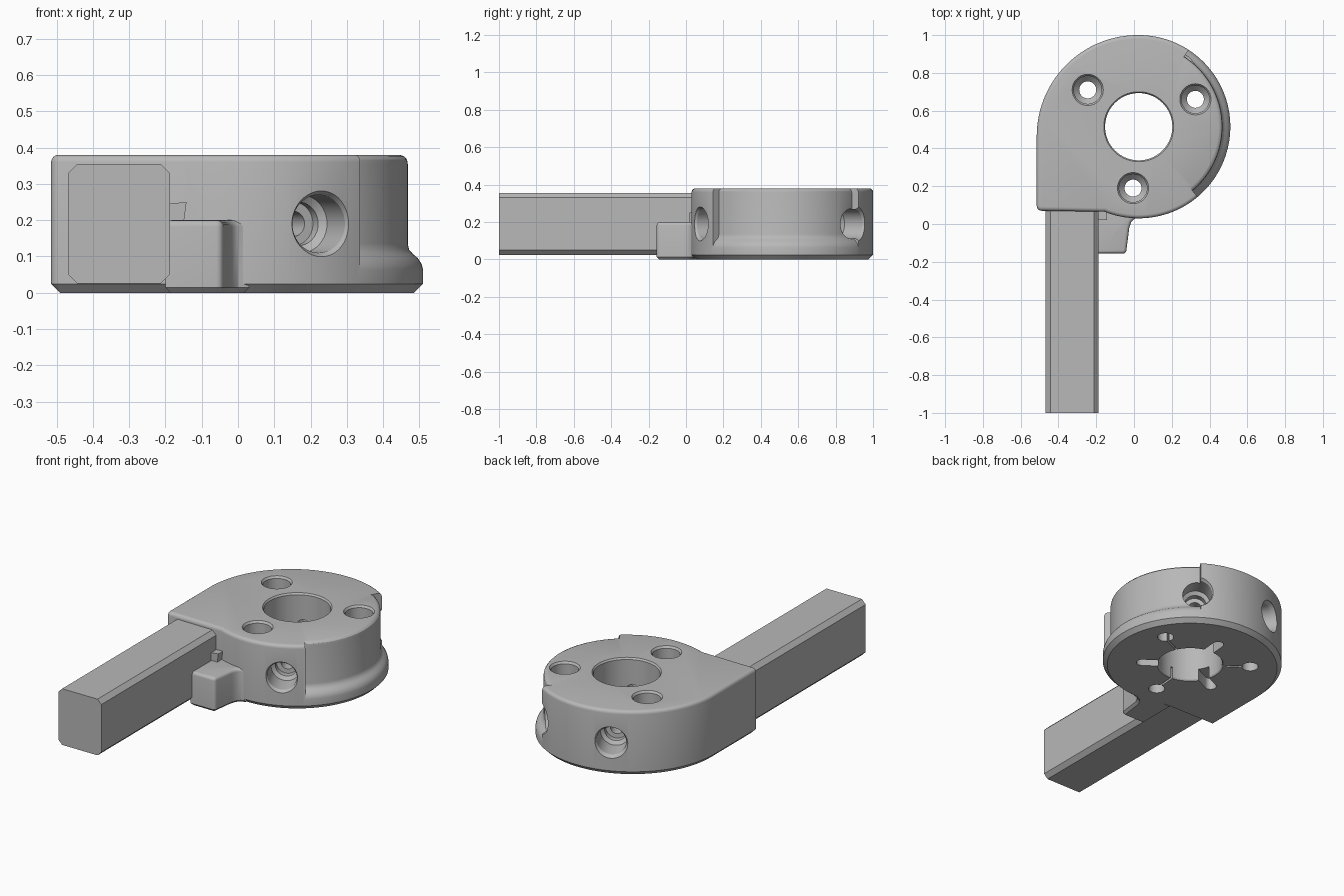
import bpy, bmesh
from math import sin, cos, radians, pi
from mathutils import Matrix, Vector

if "Cube" in bpy.data.objects:
    bpy.data.objects.remove(bpy.data.objects["Cube"], do_unlink=True)

grey = bpy.data.materials.new("plain_grey")
grey.use_nodes = True
COLOR = (0.48, 0.48, 0.48, 1)
grey.diffuse_color = COLOR
grey.node_tree.nodes["Principled BSDF"].inputs["Base Color"].default_value = COLOR

CENTER = Vector((0.025, 0.515, 0))
RADIUS = 0.485


def arc(cx, cy, r, start, end, n):
    angles = [radians(start + (end - start) * i / n) for i in range(n + 1)]
    return [(cx + r * cos(a), cy + r * sin(a)) for a in angles]


def loft(name, sections, matrix=Matrix(), top_bevel=0, bottom_bevel=0):
    """Solid skinned through equal-length closed sections, capped at both ends."""
    bm = bmesh.new()
    rings = [[bm.verts.new(p) for p in s] for s in sections]
    for a, b in zip(rings, rings[1:]):
        for i in range(len(a)):
            j = (i + 1) % len(a)
            bm.faces.new((a[i], a[j], b[j], b[i]))
    bm.faces.new(rings[0][::-1])
    bm.faces.new(rings[-1])
    bmesh.ops.recalc_face_normals(bm, faces=bm.faces)
    for ring, width, segs in ((rings[0], bottom_bevel, 1), (rings[-1], top_bevel, 4)):
        if width:
            verts = set(ring)
            edges = [e for e in bm.edges if set(e.verts) <= verts]
            bmesh.ops.bevel(bm, geom=edges, offset=width, segments=segs,
                            profile=0.5, affect='EDGES', clamp_overlap=True)
    bm.transform(matrix)
    mesh = bpy.data.meshes.new(name)
    bm.to_mesh(mesh)
    bm.free()
    mesh.materials.append(grey)
    obj = bpy.data.objects.new(name, mesh)
    bpy.context.collection.objects.link(obj)
    return obj


def prism(name, outline, z0, z1, **bevels):
    return loft(name, [[(x, y, z) for x, y in outline] for z in (z0, z1)], **bevels)


def turned(name, profile, matrix, n=48):
    """Round solid from (radius, height) pairs."""
    return loft(name, [[(r * cos(2 * pi * i / n), r * sin(2 * pi * i / n), z)
                        for i in range(n)] for r, z in profile], matrix)


def activate(obj):
    bpy.ops.object.select_all(action='DESELECT')
    obj.select_set(True)
    bpy.context.view_layer.objects.active = obj


def cut(obj, cutter):
    cutter.hide_render = True
    activate(obj)
    mod = obj.modifiers.new("cut", 'BOOLEAN')
    mod.operation = 'DIFFERENCE'
    mod.solver = 'EXACT'
    mod.object = cutter
    bpy.ops.object.modifier_apply(modifier=mod.name)
    bpy.data.objects.remove(cutter, do_unlink=True)


def smooth(obj):
    activate(obj)
    bpy.ops.object.shade_smooth_by_angle(angle=radians(30))


# Clamp body: round on one side, squared off where the bar enters
outline = arc(CENTER.x, CENTER.y, RADIUS, -112, 90, 90)
outline += arc(0.02, 0.465, 0.535, 91, 180, 40)
outline += arc(-0.49, 0.095, 0.025, 180, 270, 5)
body = prism("clamp_body", outline, 0, 0.38, top_bevel=0.02, bottom_bevel=0.026)

# Stepped relief on the round side, leaving a flared foot
relief = [(0.42, 0.45), (0.42, 0.381), (0.434, 0.375), (0.441, 0.367), (0.443, 0.355),
          (0.443, 0.135), (0.447, 0.118), (0.458, 0.106), (0.471, 0.095),
          (0.481, 0.08), (0.486, 0.06), (0.6, 0.06), (0.6, 0.45)]
sections = []
for i in range(45):
    a = radians(-50 + 107 * i / 44)
    sections.append([(r * cos(a), r * sin(a), z) for r, z in relief])
cut(body, loft("relief_cutter", sections, Matrix.Translation(CENTER)))

# Central bore with softened rims
cut(body, turned("bore_cutter", [(0.19, -0.01), (0.178, 0.008), (0.178, 0.37),
                                 (0.192, 0.39)], Matrix.Translation(CENTER), 72))

# Three stepped vertical bolt holes
for x, y in ((-0.245, 0.71), (0.325, 0.66), (-0.005, 0.19)):
    profile = [(0.045, -0.05), (0.045, 0.2), (0.065, 0.22), (0.074, 0.23),
               (0.074, 0.368), (0.09, 0.39)]
    cut(body, turned("bolt_cutter", profile, Matrix.Translation((x, y, 0)), 32))

# Three stepped radial screw holes
for angle in (-65, 55, 115):
    axis = (Matrix.Translation(CENTER + Vector((0, 0, 0.19)))
            @ Matrix.Rotation(radians(angle), 4, 'Z') @ Matrix.Rotation(pi / 2, 4, 'Y'))
    profile = [(0.035, 0.1), (0.035, 0.3), (0.06, 0.301), (0.06, 0.335),
               (0.08, 0.35), (0.08, 0.467), (0.092, 0.487), (0.092, 0.7)]
    cut(body, turned("screw_cutter", profile, axis, 40))

# Grooves under the body: wide round-ended ones, and thin slits to the bolt holes
for angle, reach, half in ((-35, 0.3, 0.032), (85, 0.3, 0.032), (205, 0.3, 0.032),
                           (-95, 0.31, 0.006), (25, 0.31, 0.006), (145, 0.31, 0.006)):
    slot = [(0.1, half), (0.1, -half)] + arc(reach - half, 0, half, -90, 90, 8)
    groove = loft("groove_cutter", [[(x, y, z) for x, y in slot] for z in (-0.05, 0.07)],
                  Matrix.Translation(CENTER) @ Matrix.Rotation(radians(angle), 4, 'Z'))
    cut(body, groove)
smooth(body)

# Chamfered square bar
x0, x1, z0, z1, c = -0.468, -0.188, 0.025, 0.355, 0.025
section = [(x0 + c, z0), (x1 - c, z0), (x1, z0 + c), (x1, z1 - c),
           (x1 - c, z1), (x0 + c, z1), (x0, z1 - c), (x0, z0 + c)]
loft("bar", [[(x, y, z) for x, z in section] for y in (-1, 0.09)])

# Side block flaring into the body
block = [(-0.2, 0.1), (-0.2, -0.157)] + arc(-0.06, -0.137, 0.02, -90, -5, 4)
block += [(-0.025, -0.02), (-0.015, 0.01), (0.0, 0.026), (0.03, 0.035), (0.03, 0.1)]
smooth(prism("side_block", block, 0, 0.2, top_bevel=0.018, bottom_bevel=0.014))

# Small locking tab above the block
tab = [(-0.195, 0.19), (-0.15, 0.19), (-0.142, 0.25), (-0.195, 0.245)]
loft("locking_tab", [[(x, y, z) for x, z in tab] for y in (0.02, 0.09)])
